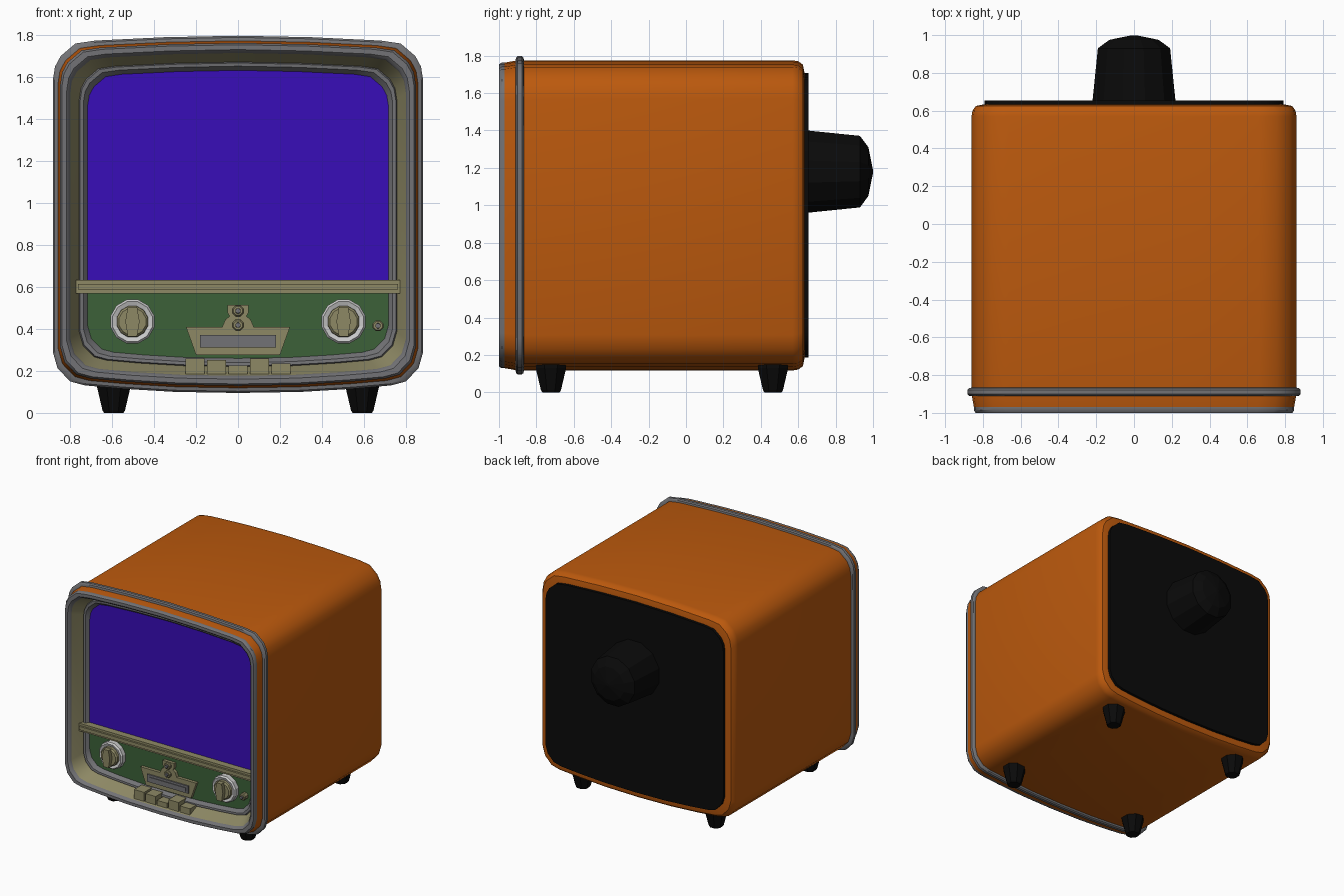
import bpy, bmesh, math

if "Cube" in bpy.data.objects:
    bpy.data.objects.remove(bpy.data.objects["Cube"])

def mat(name, rgb):
    m = bpy.data.materials.new(name)
    m.diffuse_color = (*rgb, 1)
    m.use_nodes = True
    m.node_tree.nodes["Principled BSDF"].inputs["Base Color"].default_value = m.diffuse_color
    return m

ORANGE = mat("orange", (0.50, 0.10, 0.004))
CREAM = mat("cream", (0.27, 0.25, 0.13))
GREEN = mat("green", (0.045, 0.12, 0.04))
PURPLE = mat("purple", (0.04, 0.004, 0.48))
BLACK = mat("black", (0.003, 0.003, 0.003))
GREY = mat("grey", (0.17, 0.17, 0.18))

def make(name, verts, faces, material, fix=False, smooth=False):
    me = bpy.data.meshes.new(name)
    me.from_pydata(verts, [], faces)
    if fix:
        bm = bmesh.new()
        bm.from_mesh(me)
        bmesh.ops.recalc_face_normals(bm, faces=bm.faces[:])
        bm.to_mesh(me)
        bm.free()
    ob = bpy.data.objects.new(name, me)
    bpy.context.collection.objects.link(ob)
    if material:
        me.materials.append(material)
    if smooth:
        bpy.ops.object.select_all(action='DESELECT')
        bpy.context.view_layer.objects.active = ob
        ob.select_set(True)
        bpy.ops.object.shade_smooth_by_angle(angle=math.radians(35))
    return ob

# Right half of the bulging cabinet outline, bottom to top
HALF = [(0, .095), (.3, .10), (.55, .115), (.73, .131), (.80, .15), (.86, .213), (.882, .29),
        (.882, 1.586), (.872, 1.65), (.845, 1.70), (.775, 1.76), (.68, 1.774), (.35, 1.79), (0, 1.797)]

def outline(d):
    """Cabinet outline (x, z), inset by d."""
    sx, sz = (.882 - d) / .882, (.851 - d) / .851
    full = HALF + [(-x, z) for x, z in HALF[-2:0:-1]]
    return [(x * sx, .946 + (z - .946) * sz) for x, z in full]

def skin(rings, cap_start, cap_end):
    n = len(rings[0])
    verts = [v for r in rings for v in r]
    faces = [(k * n + i, k * n + (i + 1) % n, (k + 1) * n + (i + 1) % n, (k + 1) * n + i)
             for k in range(len(rings) - 1) for i in range(n)]
    if cap_start:
        faces.append(tuple(range(n))[::-1])
    if cap_end:
        faces.append(tuple(range(len(verts) - n, len(verts))))
    return verts, faces

def loft(name, steps, material, cap_start=False, cap_end=False):
    """Skin through cabinet outlines given as (y, inset)."""
    rings = [[(x, y, z) for x, z in outline(d)] for y, d in steps]
    return make(name, *skin(rings, cap_start, cap_end), material, smooth=True)

def plate(name, pts, y0, y1, material):
    """Extrude an x-z polygon along y."""
    rings = [[(x, y, z) for x, z in pts] for y in (y0, y1)]
    return make(name, *skin(rings, True, True), material, fix=True)

def box(name, x0, x1, z0, z1, y0, y1, material):
    return plate(name, [(x0, z0), (x1, z0), (x1, z1), (x0, z1)], y0, y1, material)

def turned(name, centre, steps, sides, material, axis='Y'):
    """Turned part from (position along axis, radius) steps."""
    a, b = centre
    rings = []
    for t, r in steps:
        ring = []
        for i in range(sides):
            ang = 2 * math.pi * (i + .5) / sides
            u, v = a + r * math.cos(ang), b + r * math.sin(ang)
            ring.append((u, t, v) if axis == 'Y' else (u, v, t))
        rings.append(ring)
    return make(name, *skin(rings, True, True), material, fix=True)

# Cabinet, trim band and back
loft("cabinet", [(.633, .085), (.625, .045), (.60, .027), (.57, .022), (-.90, .022), (-.98, .036)],
     ORANGE, cap_start=True)
loft("trim_band", [(-.866, .024), (-.869, .008), (-.878, 0), (-.90, 0), (-.909, .008), (-.912, .026)], GREY)
loft("back_panel", [(.655, .09), (.625, .09)], BLACK, cap_start=True)
turned("tube_cover", (0, 1.18),
       [(.64, .227), (.655, .227), (.93, .198), (.975, .135), (.999, .012)], 12, BLACK)

# Front frame and recessed surround
loft("front_rim", [(-.97, .034), (-.985, .034), (-1, .043), (-1, .066), (-.988, .078), (-.975, .082)], GREY)
loft("surround", [(-.975, .082), (-.875, .125)], CREAM)
loft("inner_frame", [(-.875, .125), (-.89, .130), (-.888, .145), (-.86, .165)], GREY)

# Screen and control panel split at the shelf bar
inner = outline(.16)
plate("screen", [(x, max(z, .6)) for x, z in inner], -.86, -.84, PURPLE)
plate("control_panel", [(x, min(z, .6)) for x, z in inner], -.86, -.84, GREEN)
box("shelf_bar", -.772, .772, .57, .632, -.915, -.85, CREAM)
box("shelf_bar_lip", -.762, .762, .587, .615, -.93, -.91, CREAM)

# Pair of dials
for side, s in (("left", -1), ("right", 1)):
    c = (s * .503, .435)
    turned(side + "_dial_ring", c, [(-.85, .108), (-.895, .108), (-.907, .098), (-.90, .078)], 12, None)
    turned(side + "_dial_knob", c, [(-.88, .078), (-.92, .076), (-.93, .066)], 12, CREAM)
    x, z = c
    plate(side + "_dial_grip", [(x - .022, z - .07), (x + .022, z - .07), (x + .034, z), (x + .022, z + .07),
                                (x - .022, z + .07), (x - .034, z)], -.92, -.96, CREAM)

# Central badge plate with slot
right = [(.2, .276), (.248, .41), (.075, .41), (.06, .445), (.04, .46), (.05, .478), (.05, .515)]
plate("centre_plate", right + [(-x, z) for x, z in right[::-1]], -.885, -.85, CREAM)
box("slot_frame", -.182, .182, .312, .372, -.895, -.87, GREY)
box("slot_bar", -.165, .165, .325, .355, -.90, -.88, GREY)

# Small knobs
for name, c in (("upper_knob", (0, .486)), ("lower_knob", (0, .418)), ("side_knob", (.667, .415))):
    turned(name, c, [(-.85, .028), (-.895, .028), (-.902, .022)], 8, CREAM)
    turned(name + "_tip", c, [(-.895, .014), (-.915, .012)], 8, GREY)

# Row of push buttons, some pressed
for i, top in enumerate((.258, .252, .225, .258, .235)):
    x = (i - 2) * .102
    box(f"push_button_{i + 1}", x - .045, x + .045, .185, top, -.965, -.86, CREAM)

# Feet
for side, x in (("left", -.592), ("right", .592)):
    for end, y in (("front", -.722), ("rear", .465)):
        turned(f"{end}_{side}_foot", (x, y), [(0, .05), (.012, .058), (.13, .088), (.17, .088)], 8, BLACK, 'Z')
